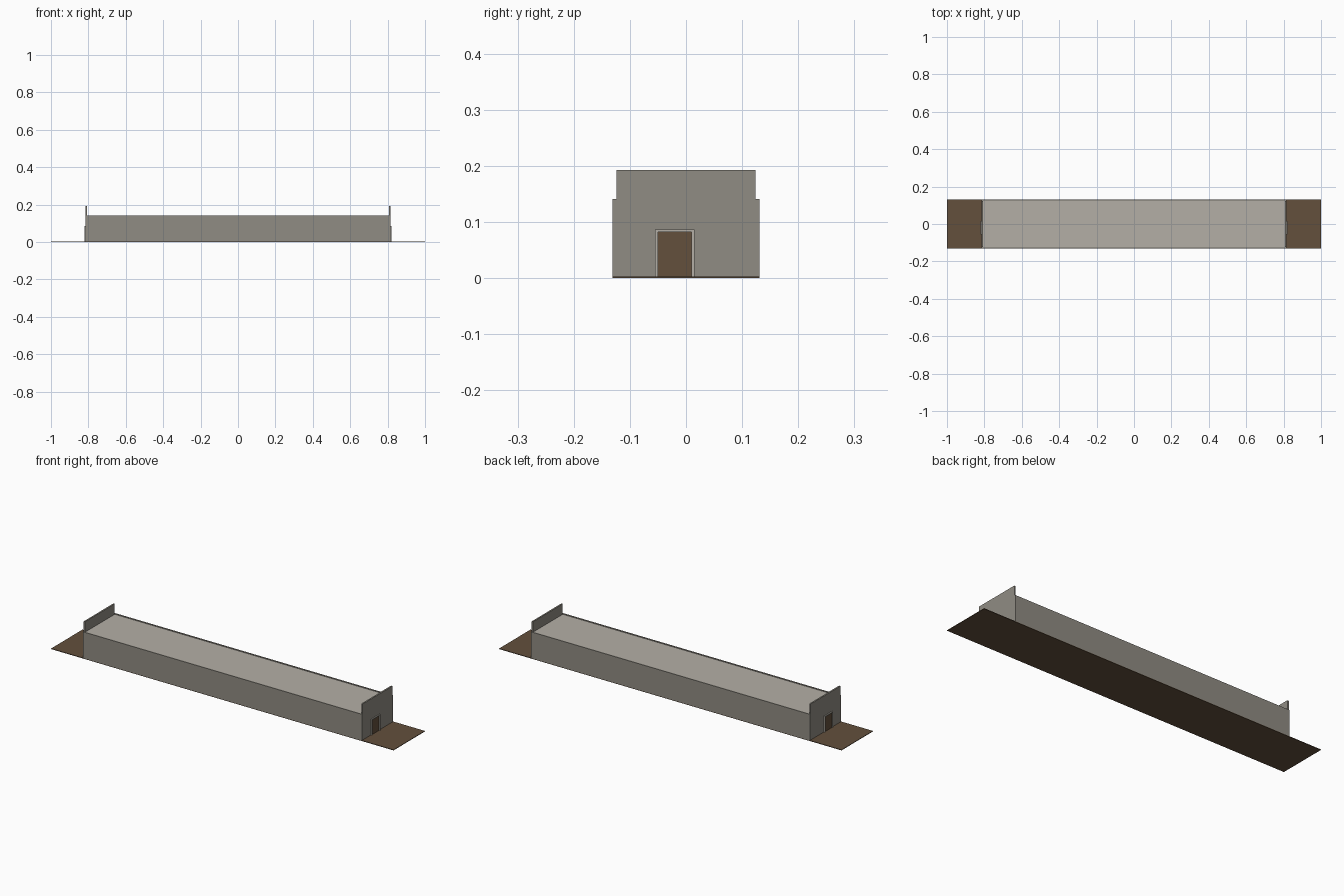
import bpy
import bmesh

if "Cube" in bpy.data.objects:
    bpy.data.objects.remove(bpy.data.objects["Cube"], do_unlink=True)


def material(name, r, g, b):
    m = bpy.data.materials.new(name)
    m.use_nodes = True
    m.diffuse_color = (r, g, b, 1)
    m.node_tree.nodes["Principled BSDF"].inputs["Base Color"].default_value = (r, g, b, 1)
    return m


STONE = material("grey stone", 0.28, 0.263, 0.227)
PALE = material("pale concrete", 0.455, 0.43, 0.38)
BROWN = material("earth brown", 0.125, 0.08, 0.046)


def add_mesh(name, bm, mat):
    bmesh.ops.recalc_face_normals(bm, faces=bm.faces)
    me = bpy.data.meshes.new(name)
    bm.to_mesh(me)
    bm.free()
    me.materials.append(mat)
    ob = bpy.data.objects.new(name, me)
    bpy.context.collection.objects.link(ob)
    return ob


def box(name, x, y, z, mat):
    """Box from (min, max) ranges."""
    bm = bmesh.new()
    bmesh.ops.create_cube(bm, size=1)
    for v in bm.verts:
        v.co = [r[0] if c < 0 else r[1] for c, r in zip(v.co, (x, y, z))]
    return add_mesh(name, bm, mat)


def end_plate(name, outline, x0, x1, mat):
    """Extrude a (y, z) outline along x."""
    bm = bmesh.new()
    face = bm.faces.new([bm.verts.new((x0, y, z)) for y, z in outline])
    ext = bmesh.ops.extrude_face_region(bm, geom=[face])
    for v in ext["geom"]:
        if isinstance(v, bmesh.types.BMVert):
            v.co.x = x1
    return add_mesh(name, bm, mat)


W, INNER = 0.131, 0.124      # outer and inner half widths
GROUND, EAVE, TOP = 0.003, 0.141, 0.193

# Ground slab running past both ends
box("ground", (-1, 1), (-W, W), (0, GROUND), BROWN)

# Long side walls and the roof set between them
for side, s in (("front", -1), ("back", 1)):
    box(side + "_wall", (-0.807, 0.807), tuple(sorted((s * INNER, s * W))), (GROUND, EAVE), STONE)
box("roof", (-0.807, 0.807), (-INNER, INNER), (0.130, 0.138), PALE)

# Stepped end walls, each with a framed door
wall = [(-W, GROUND), (W, GROUND), (W, EAVE), (INNER, EAVE),
        (INNER, TOP), (-INNER, TOP), (-INNER, EAVE), (-W, EAVE)]
frame = [(-0.055, GROUND), (-0.050, GROUND), (-0.050, 0.082), (0.010, 0.082),
         (0.010, GROUND), (0.015, GROUND), (0.015, 0.087), (-0.055, 0.087)]
door = [(-0.050, GROUND), (0.010, GROUND), (0.010, 0.082), (-0.050, 0.082)]
for side, s in (("left", 1), ("right", -1)):
    end_plate(side + "_end_wall", wall, s * 0.807, s * 0.815, STONE)
    end_plate(side + "_door_frame", frame, s * 0.815, s * 0.821, PALE)
    end_plate(side + "_door", door, s * 0.815, s * 0.817, BROWN)
